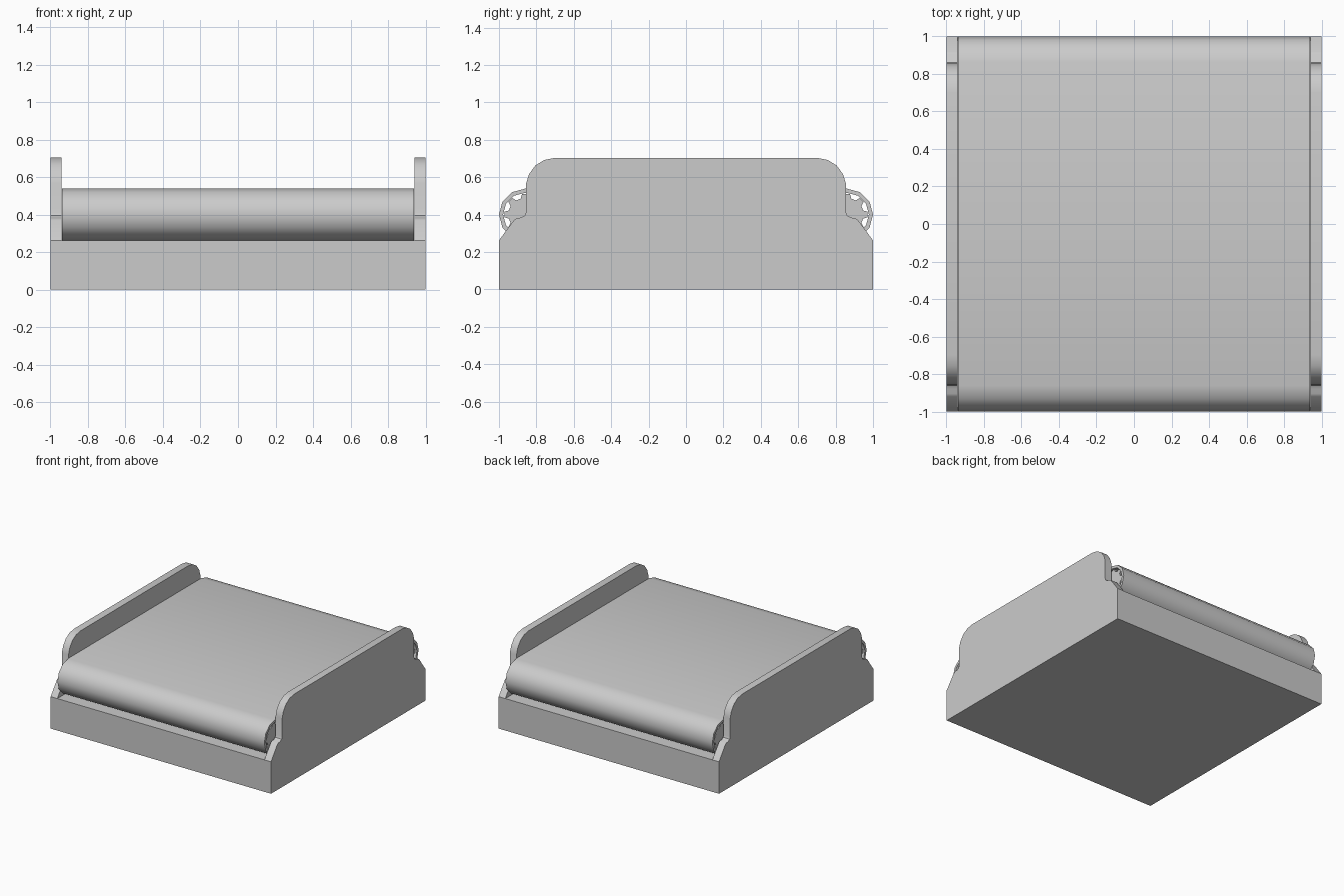
import bpy, bmesh, math

if "Cube" in bpy.data.objects:
    bpy.data.objects.remove(bpy.data.objects["Cube"])


def extrude_x(name, outlines, x0, x1, angle=35):
    """Solid along x from a y-z outline; a second matching outline makes a hollow band."""
    bm = bmesh.new()
    rings = [[[bm.verts.new((x, y, z)) for y, z in o] for o in outlines] for x in (x0, x1)]
    n = len(outlines[0])
    for k in range(len(outlines)):
        for i in range(n):
            j = (i + 1) % n
            bm.faces.new((rings[0][k][i], rings[0][k][j], rings[1][k][j], rings[1][k][i]))
    for end in rings:
        if len(outlines) == 1:
            bm.faces.new(end[0])
        else:
            for i in range(n):
                j = (i + 1) % n
                bm.faces.new((end[0][i], end[0][j], end[1][j], end[1][i]))
    bmesh.ops.recalc_face_normals(bm, faces=bm.faces)
    mesh = bpy.data.meshes.new(name)
    bm.to_mesh(mesh)
    bm.free()
    obj = bpy.data.objects.new(name, mesh)
    bpy.context.collection.objects.link(obj)
    bpy.ops.object.select_all(action='DESELECT')
    obj.select_set(True)
    bpy.context.view_layer.objects.active = obj
    if angle:
        bpy.ops.object.shade_smooth_by_angle(angle=math.radians(angle))
    return obj


ROLL_Y, ROLL_Z, ROLL_R = 0.862, 0.4, 0.138
INNER_X = 0.94

# Frame: side profile with notched, rounded shoulders, hollowed between the side walls
half = [(1, 0), (1, 0.262), (0.92, 0.37), (0.905, 0.38), (0.88, 0.384), (0.862, 0.395),
        (0.855, 0.412), (0.855, 0.565), (0.84, 0.615), (0.805, 0.663), (0.757, 0.692), (0.70, 0.703)]
profile = half + [(-y, z) for y, z in reversed(half)]
frame = extrude_x("conveyor_frame", [profile], -1, 1, None)
cutter = extrude_x("frame_cutter", [[(-1.2, 0.262), (1.2, 0.262), (1.2, 1), (-1.2, 1)]],
                   -INNER_X, INNER_X, None)
cut = frame.modifiers.new("hollow", 'BOOLEAN')
cut.object = cutter
cut.operation = 'DIFFERENCE'
cut.solver = 'EXACT'
bpy.ops.object.select_all(action='DESELECT')
frame.select_set(True)
bpy.context.view_layer.objects.active = frame
bpy.ops.object.modifier_apply(modifier="hollow")
bpy.data.objects.remove(cutter)
bpy.ops.object.shade_smooth_by_angle(angle=math.radians(35))


# Belt: closed loop band around both rollers
def loop(r):
    pts = []
    for side in (1, -1):
        for i in range(7):
            a = math.radians(-90 + 30 * i)
            pts.append((side * (ROLL_Y + r * math.cos(a)), ROLL_Z + side * r * math.sin(a)))
    return pts


extrude_x("belt", [loop(ROLL_R), loop(ROLL_R - 0.022)], -INNER_X + 0.001, INNER_X - 0.001)

# Toothed rollers inside the belt ends
TEETH = 8
for label, side in (("front", -1), ("back", 1)):
    gear = []
    for t in range(TEETH):
        for offset, r in ((-0.32, 0.088), (-0.17, 0.11), (0.17, 0.11), (0.32, 0.088)):
            a = math.tau * (t + offset) / TEETH
            gear.append((side * (ROLL_Y + r * math.cos(a)), ROLL_Z + r * math.sin(a)))
    extrude_x(label + "_toothed_roller", [gear], -INNER_X + 0.012, INNER_X - 0.012, 25)
